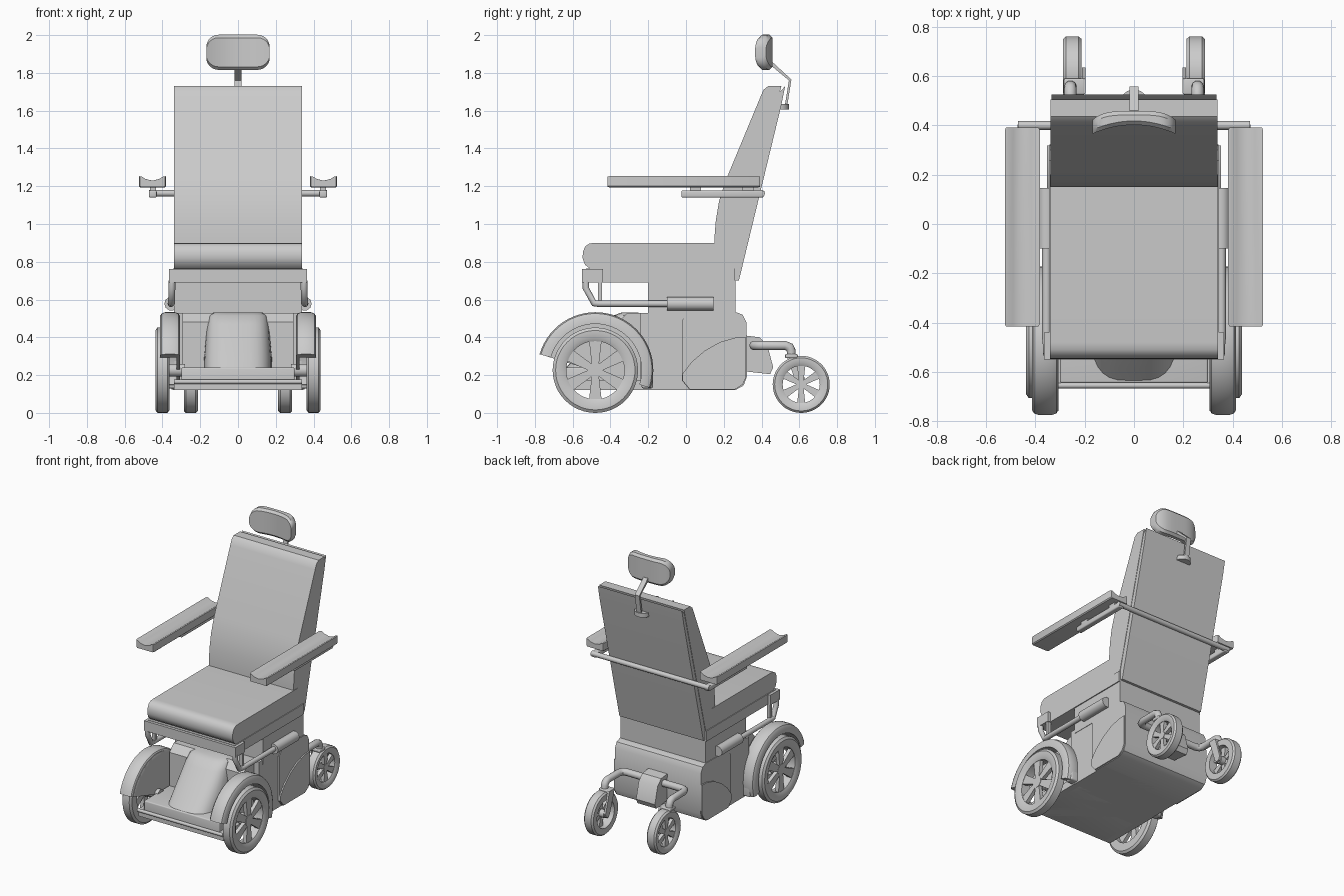
import bpy, bmesh
from math import sin, cos, pi, radians, sqrt
from mathutils import Vector

if "Cube" in bpy.data.objects:
    bpy.data.objects.remove(bpy.data.objects["Cube"])


def finish(name, bm, angle=35):
    bmesh.ops.recalc_face_normals(bm, faces=bm.faces)
    me = bpy.data.meshes.new(name)
    bm.to_mesh(me)
    bm.free()
    ob = bpy.data.objects.new(name, me)
    bpy.context.collection.objects.link(ob)
    smooth(ob, angle)
    return ob


def smooth(ob, angle=35):
    bpy.ops.object.select_all(action='DESELECT')
    ob.select_set(True)
    bpy.context.view_layer.objects.active = ob
    bpy.ops.object.shade_smooth_by_angle(angle=radians(angle))


def loft(name, rings, closed=False):
    """Skin a list of equal-length closed rings, capped unless closed."""
    bm = bmesh.new()
    vs = [[bm.verts.new(p) for p in r] for r in rings]
    n = len(vs[0])
    for a, b in zip(vs, vs[1:] + ([vs[0]] if closed else [])):
        for i in range(n):
            bm.faces.new((a[i], a[(i + 1) % n], b[(i + 1) % n], b[i]))
    if not closed:
        bm.faces.new(vs[0])
        bm.faces.new(vs[-1])
    return finish(name, bm)


def prism(name, yz, x0, x1):
    return loft(name, [[(x, y, z) for y, z in yz] for x in (x0, x1)])


def box(name, x, y, z, bevel=0):
    bm = bmesh.new()
    bmesh.ops.create_cube(bm, size=1)
    for v in bm.verts:
        v.co = Vector([(a + b) / 2 + c * (b - a) for c, (a, b) in zip(v.co, (x, y, z))])
    if bevel:
        bmesh.ops.bevel(bm, geom=bm.edges[:], offset=bevel, segments=3, profile=0.5, affect='EDGES')
    return finish(name, bm)


def tube(name, pts, r):
    cu = bpy.data.curves.new(name, 'CURVE')
    cu.dimensions = '3D'
    cu.bevel_depth, cu.bevel_resolution, cu.use_fill_caps = r, 3, True
    sp = cu.splines.new('POLY')
    sp.points.add(len(pts) - 1)
    for p, c in zip(sp.points, pts):
        p.co = (*c, 1)
    ob = bpy.data.objects.new(name, cu)
    bpy.context.collection.objects.link(ob)
    bpy.ops.object.select_all(action='DESELECT')
    ob.select_set(True)
    bpy.context.view_layer.objects.active = ob
    bpy.ops.object.convert(target='MESH')
    smooth(bpy.context.view_layer.objects.active, 50)


def disc(name, y, z, r, x0, x1, n=32):
    prism(name, [(y + r * cos(2 * pi * i / n), z + r * sin(2 * pi * i / n)) for i in range(n)], x0, x1)


def wheel(name, y, z, r, xi, xo, s, rim=0.68, spokes=6):
    """Tyre ring, hub and flared spokes; xi/xo are inner and outer x."""
    w = (xo - xi) * 0.15
    sec = [(xi, rim * r), (xi, r * .93), (xi + w, r), (xo - w, r), (xo, r * .93), (xo, r * .78), (xo - w, rim * r)]
    rings = []
    for i in range(48):
        a = 2 * pi * i / 48
        rings.append([(s * x, y + q * cos(a), z + q * sin(a)) for x, q in sec])
    loft(name + "_tyre", rings, True)
    disc(name + "_hub", y, z, r * .18, s * xi, s * (xo - w), 20)
    for k in range(spokes):
        a = 2 * pi * (k + .5) / spokes
        pts = [(y + q * cos(a) - t * sin(a), z + q * sin(a) + t * cos(a))
               for q, t in ((.1 * r, -.08 * r), (.72 * r, -.15 * r), (.72 * r, .15 * r), (.1 * r, .08 * r))]
        prism(name + "_spoke", pts, s * (xo - 3.5 * w), s * (xo - 1.2 * w))


# Seat cushion, frame and pedestal
prism("seat_cushion", [(.2, .765), (-.51, .765), (-.535, .785), (-.548, .82), (-.545, .855),
                       (-.533, .882), (-.51, .897), (-.48, .9), (.2, .9)], -.34, .34)
box("seat_frame", (-.345, .345), (-.53, .26), (.69, .765))
box("seat_front_rail", (-.365, .365), (-.55, -.44), (.69, .762))
box("seat_pedestal", (-.338, .338), (-.2, .262), (.5, .7))

# Backrest cushion and rear shell
prism("backrest_cushion", [(.15, .75), (.15, .92), (.158, 1.02), (.175, 1.12), (.21, 1.23), (.395, 1.675),
                           (.41, 1.71), (.435, 1.73), (.505, 1.73), (.24, .69), (.2, .69)], -.338, .338)
prism("backrest_shell", [(.235, .7), (.49, 1.69), (.525, 1.73), (.505, 1.63), (.28, .7)], -.335, .335)

# Headrest, bent around the head, with its stem and clamp
rings = []
for i in range(25):
    t = -cos(pi * i / 24)
    x, rad = .168 * t, .065
    d = max(0, abs(x) - (.168 - rad))
    h = .091 - (rad - sqrt(max(rad * rad - d * d, 0))) + .002
    f, b, c = .402 - .036 * t * t, .458 - .035 * t ** 4, .016
    k = min(c, h * .4)
    rings.append([(x, yy, 1.909 + zz) for yy, zz in
                  ((f, -h + k), (f, h - k), (f + c, h), (b - c, h), (b, h - k), (b, -h + k), (b - c, -h), (f + c, -h))])
loft("headrest", rings)
prism("headrest_stem", [(.44, 1.855), (.46, 1.855), (.558, 1.765), (.535, 1.62), (.522, 1.62),
                        (.545, 1.76), (.455, 1.835), (.44, 1.835)], -.018, .018)
loft("headrest_clamp", [[(.055 * cos(pi * i / 12), .495 + .05 * sin(pi * i / 12), z) for i in range(13)]
                        for z in (1.605, 1.635)])

# Crossbar behind the backrest that carries the armrests
tube("armrest_crossbar", [(-.47, .4, 1.163), (.47, .4, 1.163)], .018)

# Central body, rear housing, footplate
prism("centre_body", [(-.24, .12), (-.24, .53), (.1, .53), (.1, .12)], -.335, .335)
prism("front_body", [(-.36, .12), (-.36, .48), (-.31, .53), (-.2, .53), (-.2, .12)], -.295, .295)
prism("rear_housing", [(-.02, .17), (-.02, .49), (.01, .53), (.26, .535), (.3, .52), (.32, .48),
                       (.322, .19), (.305, .145), (.26, .12), (.02, .12)], -.343, .343)
box("footplate", (-.3, .3), (-.645, -.2), (.12, .24), .008)
box("footplate_lip", (-.338, .338), (-.65, -.2), (.12, .172))
tube("footplate_bar", [(-.34, -.655, .165), (.34, -.655, .165)], .012)


def arc(hw, yf, yb, z):
    return [(hw * (1 if cos(a) > 0 else -1) * abs(cos(a)) ** .6, yb + (yf - yb) * sin(a) ** .6, z)
            for a in (max(pi * i / 16, 1e-6) if i < 16 else pi - 1e-6 for i in range(17))]


loft("leg_hump", [arc(.18, -.64, -.34, .235), arc(.18, -.59, -.32, .29), arc(.165, -.43, -.28, .47),
                  arc(.155, -.385, -.26, .515), arc(.13, -.34, -.25, .532)])

# Rear caster bracket
prism("caster_bracket", [(.31, .41), (.39, .4), (.43, .36), (.462, .24), (.445, .205), (.31, .22)], -.075, .075)

for s, side in ((1, "right"), (-1, "left")):
    # Armrest pad with a hollowed top, rail and spacers
    sec = [(.382, 1.2), (.388, 1.194), (.517, 1.194), (.524, 1.2), (.524, 1.253), (.512, 1.252),
           (.49, 1.238), (.453, 1.23), (.416, 1.238), (.394, 1.252), (.382, 1.253)]
    rings = []
    for y, k in ((-.416, .93), (-.405, 1), (.38, 1), (.391, .93)):
        rings.append([(s * (.453 + (x - .453) * k), y, 1.225 + (z - 1.225) * k) for x, z in sec])
    loft(side + "_armrest_pad", rings)
    box(side + "_armrest_rail", sorted((s * .43, s * .472)), (-.025, .41), (1.14, 1.178), .008)
    for y in (.02, .3):
        box(side + "_armrest_spacer", sorted((s * .435, s * .467)), (y, y + .06), (1.17, 1.2))

    # Seat strut with gas cylinder
    tube(side + "_seat_strut", [(s * .35, -.53, .7), (s * .35, -.53, .66), (s * .352, -.487, .58),
                                (s * .355, -.46, .578), (s * .355, -.08, .578)], .018)
    tube(side + "_seat_actuator", [(s * .353, -.1, .578), (s * .353, .145, .578)], .037)
    box(side + "_strut_tab", sorted((s * .335, s * .36)), (-.465, -.445), (.59, .7))

    # Swept side panel on the rear housing
    prism(side + "_side_panel", [(-.02, .205), (.03, .27), (.1, .33), (.18, .375), (.26, .398), (.318, .4),
                                 (.318, .19), (.3, .15), (.26, .125), (.02, .125), (-.018, .17)], s * .33, s * .352)

    # Front wheel, mudguard and inner wall
    wheel(side + "_front_wheel", -.48, .226, .226, .362, .438, s)
    tube(side + "_axle", [(s * .28, -.48, .226), (s * .38, -.48, .226)], .035)
    gsec = [(.306, .245), (.306, .285), (.315, .3), (.335, .307), (.385, .307), (.405, .3), (.414, .285), (.414, .245)]
    rings = []
    for i in range(33):
        a = radians(164 - 182 * i / 32)
        rings.append([(s * x, -.48 + q * cos(a), .226 + q * sin(a)) for x, q in gsec])
    loft(side + "_mudguard", rings)
    prism(side + "_mudguard_wall", [(-.48 + .29 * cos(radians(164 - 182 * i / 32)),
                                     .226 + .29 * sin(radians(164 - 182 * i / 32))) for i in range(33)],
          s * .306, s * .326)
    box(side + "_mudguard_mount", sorted((s * .29, s * .385)), (-.235, -.175), (.13, .25), .01)

    # Rear caster arm, fork and wheel
    tube(side + "_caster_arm", [(0, .36, .357), (s * .22, .36, .357), (s * .247, .37, .357), (s * .258, .4, .357),
                                (s * .258, .525, .357), (s * .258, .548, .348), (s * .258, .557, .328),
                                (s * .258, .557, .295)], .025)
    box(side + "_caster_fork_top", sorted((s * .2, s * .285)), (.525, .59), (.29, .312), .006)
    prism(side + "_caster_fork", [(.53, .31), (.59, .31), (.635, .16), (.625, .135), (.6, .13), (.585, .15)],
          s * .197, s * .211)
    wheel(side + "_caster_wheel", .61, .151, .151, .213, .287, s, .65)
